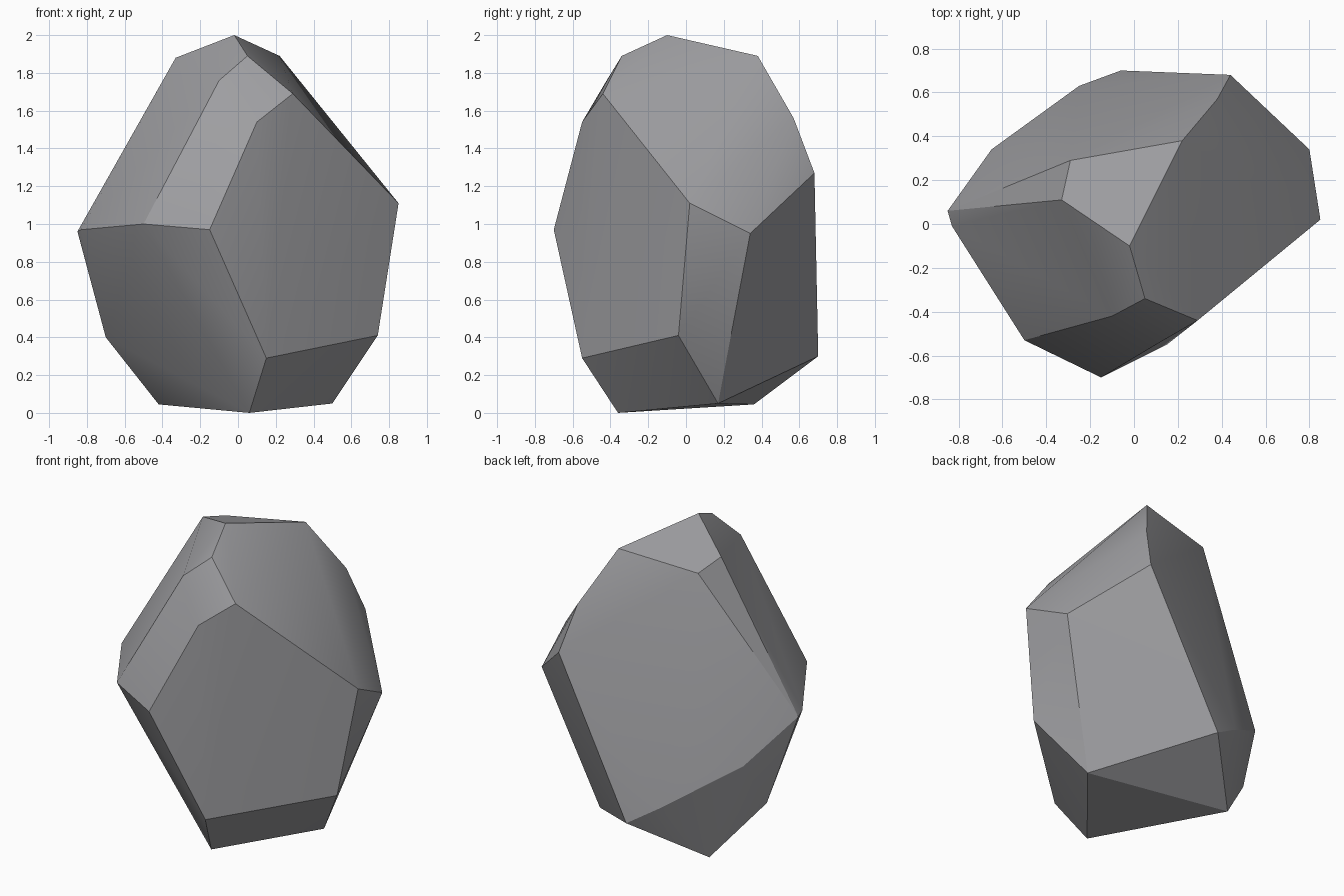
import bpy, bmesh, math

if "Cube" in bpy.data.objects:
    bpy.data.objects.remove(bpy.data.objects["Cube"])

# Corner points of the chiselled rock, grouped by height
crown = [(-.02, -.10, 2.0), (-.33, .11, 1.88), (.22, .38, 1.89), (-.29, .29, 1.83),
         (.05, -.34, 1.89), (-.10, -.42, 1.76), (.29, -.44, 1.69), (.10, -.55, 1.54),
         (.38, .57, 1.56)]
waist = [(.44, .68, 1.27), (.85, .02, 1.11), (.80, .34, .95), (-.85, .06, .96),
         (-.83, -.01, .97), (-.50, -.53, 1.0), (-.15, -.70, .97), (-.65, .34, .69)]
foot = [(.74, -.04, .41), (.15, -.55, .29), (-.70, .17, .40), (-.25, .63, .42),
        (-.06, .70, .30), (.50, .17, .05), (-.42, .36, .045), (.06, -.36, 0)]

# Wrap the corners in a convex shell
bm = bmesh.new()
for p in crown + waist + foot:
    bm.verts.new(p)
bmesh.ops.convex_hull(bm, input=bm.verts[:])
loose = [v for v in bm.verts if not v.link_faces]
bmesh.ops.delete(bm, geom=loose, context='VERTS')

# Merge nearly coplanar triangles into clean facets
bmesh.ops.dissolve_limit(bm, angle_limit=math.radians(4), verts=bm.verts[:], edges=bm.edges[:])
bmesh.ops.recalc_face_normals(bm, faces=bm.faces[:])
mesh = bpy.data.meshes.new("rock")
bm.to_mesh(mesh)
bm.free()

rock = bpy.data.objects.new("rock", mesh)
bpy.context.collection.objects.link(rock)

# Single stone grey
stone = bpy.data.materials.new("stone grey")
stone.diffuse_color = (.34, .34, .355, 1)
stone.use_nodes = True
stone.node_tree.nodes["Principled BSDF"].inputs["Base Color"].default_value = stone.diffuse_color
mesh.materials.append(stone)

# Soften the shallow creases inside each facet, keep facet borders crisp
bpy.context.view_layer.objects.active = rock
rock.select_set(True)
bpy.ops.object.shade_smooth_by_angle(angle=math.radians(22))
